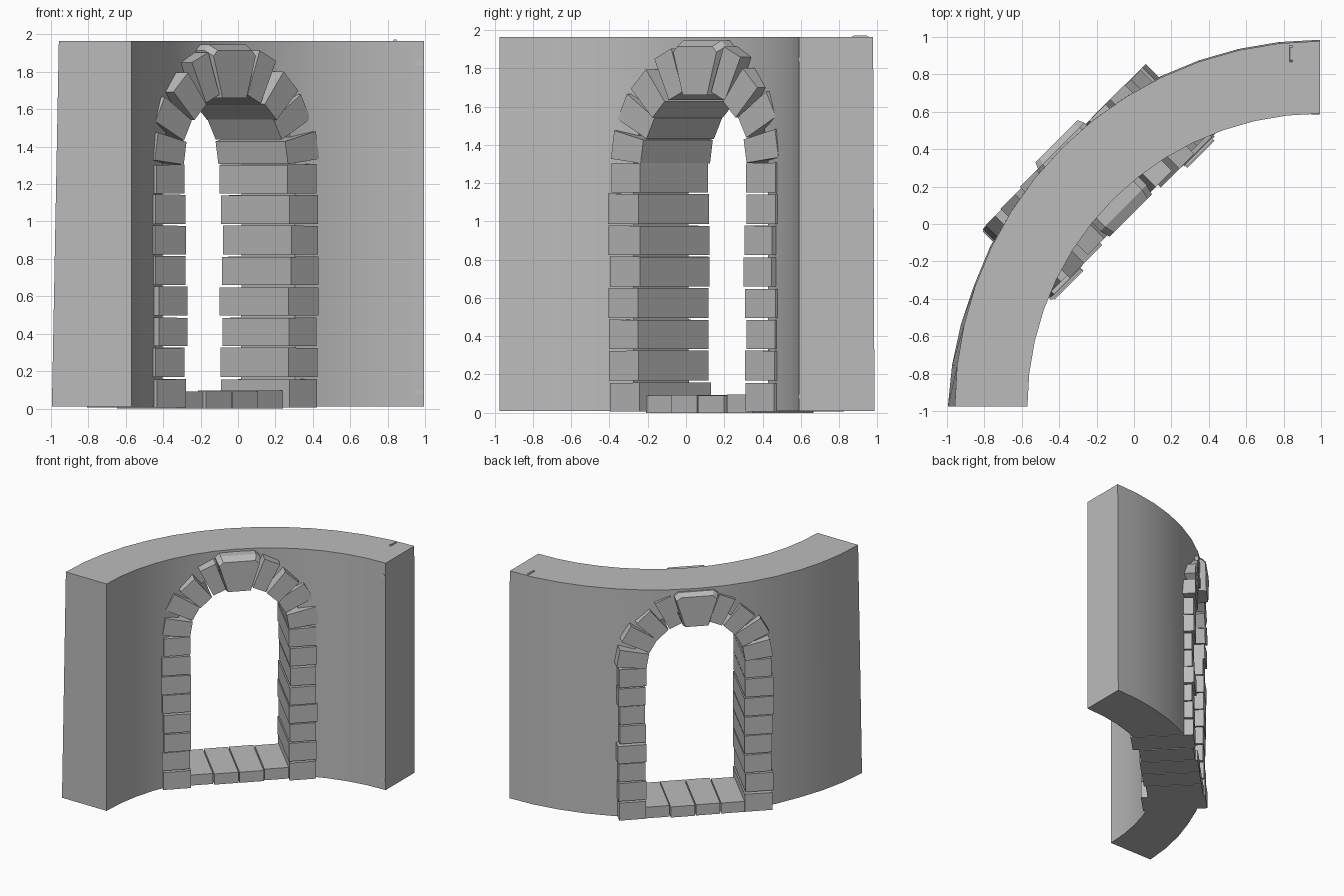
import bpy, bmesh, math, random
from mathutils import Vector

if "Cube" in bpy.data.objects:
    bpy.data.objects.remove(bpy.data.objects["Cube"])

random.seed(4)
S = math.sqrt(0.5)
MID = 0.02            # doorway centre along the wall tangent
stone = bpy.data.materials.new("grey stone")
stone.diffuse_color = (0.5, 0.5, 0.5, 1)
stone.use_nodes = True
stone.node_tree.nodes["Principled BSDF"].inputs["Base Color"].default_value = stone.diffuse_color


def world(t, n, z):
    """Doorway frame (t along wall, n toward inner side) to world."""
    return Vector(((t + n) * S, (t - n) * S, z))


def finish(bm, name):
    bmesh.ops.recalc_face_normals(bm, faces=bm.faces)
    me = bpy.data.meshes.new(name)
    bm.to_mesh(me)
    bm.free()
    ob = bpy.data.objects.new(name, me)
    bpy.context.collection.objects.link(ob)
    me.materials.append(stone)
    return ob


def loft(bm, a, b):
    """Closed solid between two matching point loops."""
    va, vb = [bm.verts.new(p) for p in a], [bm.verts.new(p) for p in b]
    bm.faces.new(va)
    bm.faces.new(vb[::-1])
    k = len(va)
    for i in range(k):
        j = (i + 1) % k
        bm.faces.new((va[i], vb[i], vb[j], va[j]))


def block(bm, outline, n0, n1):
    """Extrude a (t, z) outline through the wall from n0 to n1."""
    loft(bm, [world(t, n0, z) for t, z in outline], [world(t, n1, z) for t, z in outline])


def j(s):
    return random.uniform(-s, s)


# Curved quarter-circle wall
bm = bmesh.new()
CX, CY, N = 0.995, -0.975, 14
rings = []
for i in range(N + 1):
    a = math.radians(180 - 90 * i / N)
    flare = 0.03 * max(0, 1 - i / 3)
    def p(r, z):
        return bm.verts.new((CX + r * math.cos(a), CY + r * math.sin(a), z))
    rings.append([p(1.565, 0.01), p(1.96 + flare, 0.01), p(1.953, 1.965), p(1.565, 1.965)])
for r0, r1 in zip(rings, rings[1:]):
    for k in range(4):
        bm.faces.new((r0[k], r1[k], r1[(k + 1) % 4], r0[(k + 1) % 4]))
bm.faces.new(rings[0])
bm.faces.new(rings[-1][::-1])
wall = finish(bm, "curved_wall")

# Arched doorway cut
bm = bmesh.new()
arch = [(MID + 0.5 * math.cos(math.pi * i / 16), 1.29 + 0.5 * math.sin(math.pi * i / 16)) for i in range(17)]
block(bm, [(MID + 0.5, -0.2)] + arch + [(MID - 0.5, -0.2)], -1.0, 0.4)
cutter = finish(bm, "doorway_cutter")
cutter.hide_render = True
mod = wall.modifiers.new("doorway", 'BOOLEAN')
mod.object = cutter
mod.operation = 'DIFFERENCE'
mod.solver = 'EXACT'
bpy.context.view_layer.objects.active = wall
wall.select_set(True)
bpy.ops.object.modifier_apply(modifier=mod.name)
bpy.data.objects.remove(cutter)
bpy.ops.object.shade_smooth_by_angle(angle=math.radians(25))

# Jamb stones, eight courses on each side
for side, name in ((-1, "left_jamb_stones"), (1, "right_jamb_stones")):
    bm = bmesh.new()
    for row in range(8):
        z0 = 0.006 + row * 0.1635
        z1 = z0 + 0.153 + j(0.003)
        ti = MID + side * (0.393 + j(0.006))
        to = MID + side * (0.61 + j(0.012))
        block(bm, [(ti, z0), (to, z0), (to, z1 + j(0.004)), (ti, z1)], -0.543 + j(0.012), -0.022 + j(0.012))
    finish(bm, name)

# Arch stones, four on each side, square-cut so gaps widen outward
for side, name in ((-1, "left_arch_stones"), (1, "right_arch_stones")):
    bm = bmesh.new()
    for k in range(4):
        a = math.radians(10.5 + 18.6 * k + j(1))
        h = 0.062 if k < 3 else 0.055
        r0, r1 = 0.388, 0.615 + 0.02 * (k % 2) + j(0.01)
        pts = [(r0, -h), (r1, -h - 0.013), (r1, h + 0.013), (r0, h)]
        out = [(MID + side * (r * math.cos(a) - w * math.sin(a)),
                1.3 + r * math.sin(a) + w * math.cos(a)) for r, w in pts]
        block(bm, out, -0.555 - 0.01 * (k % 2) + j(0.008), -0.035 - 0.022 * (k % 2) + j(0.008))
    finish(bm, name)

# Keystone with a bevelled top on both faces
bm = bmesh.new()
def key(h0, h1, z1, n):
    return [world(MID + t, n, z) for t, z in ((-h0, 1.66), (h0, 1.66), (h1, z1), (h1 * 0.8, z1 + 0.03), (-h1 * 0.8, z1 + 0.03), (-h1, z1))]
loft(bm, key(0.105, 0.175, 1.915, -0.57), key(0.105, 0.175, 1.915, -0.10))
loft(bm, key(0.105, 0.175, 1.915, -0.10), key(0.09, 0.16, 1.885, -0.045))
loft(bm, key(0.105, 0.175, 1.915, -0.57), key(0.09, 0.16, 1.885, -0.605))
finish(bm, "keystone")

# Threshold slabs
bm = bmesh.new()
for k in range(4):
    t0 = MID - 0.4 + 0.2 * k
    z1 = 0.095 + j(0.005)
    block(bm, [(t0 + 0.004, 0.0), (t0 + 0.196, 0.0), (t0 + 0.196, z1), (t0 + 0.004, z1)], -0.535 + j(0.01), -0.075 + j(0.012))
finish(bm, "threshold_slabs")

# Tiny stone chips near the wall end
bm = bmesh.new()
for x, y, z, sx, sy, sz in ((0.84, 0.91, 1.966, 0.02, 0.1, 0.012), (0.97, 0.592, 1.85, 0.045, 0.012, 0.03),
                            (0.97, 0.592, 0.09, 0.045, 0.012, 0.03)):
    lo = [(x + a * sx / 2, y + b * sy / 2, z - sz / 2) for a, b in ((-1, -1), (1, -1), (1, 1), (-1, 1))]
    hi = [(x + a * sx / 3, y + b * sy / 3, z + sz / 2) for a, b in ((-1, -1), (1, -1), (1, 1), (-1, 1))]
    loft(bm, lo, hi)
finish(bm, "stone_chips")
